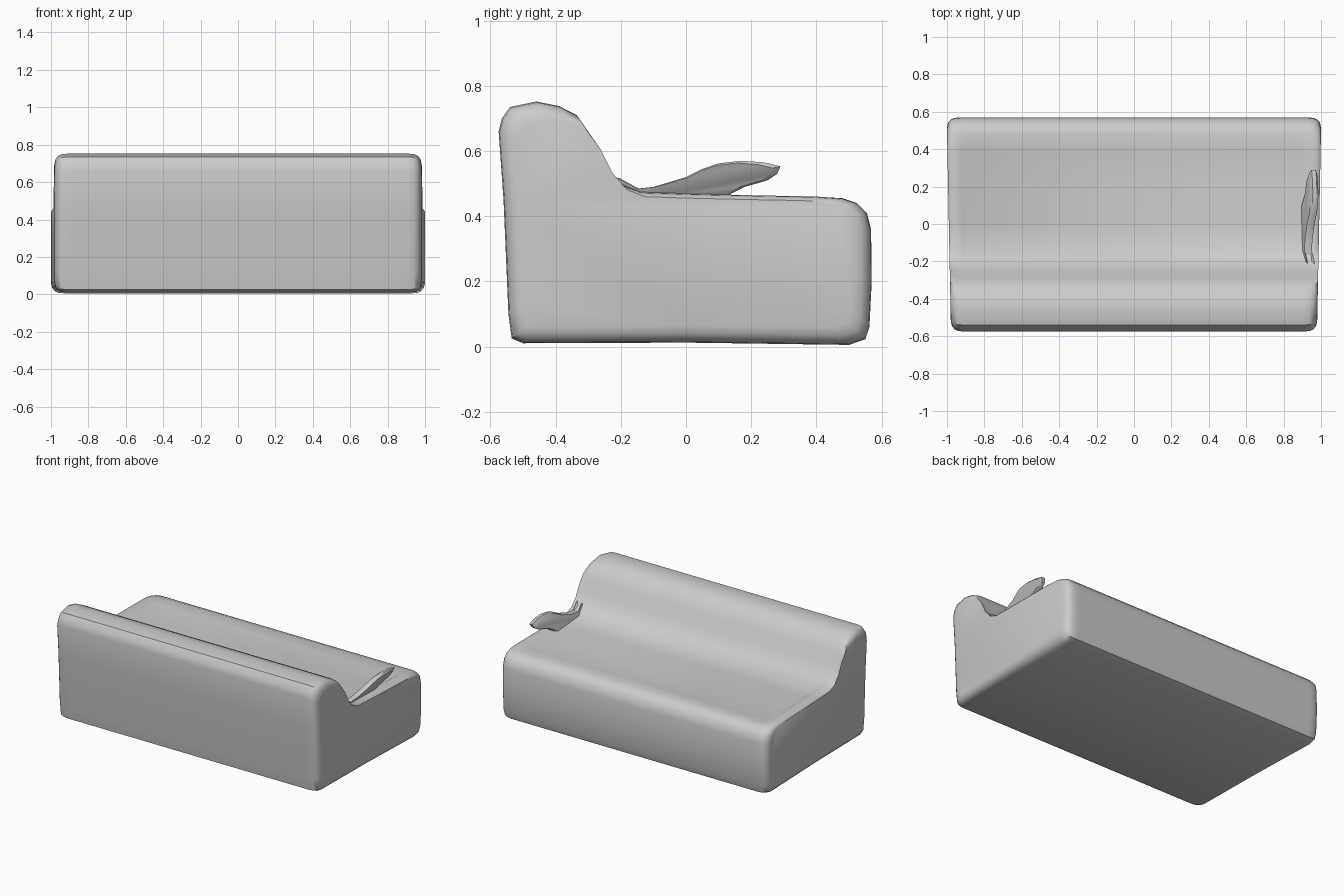
import bpy, bmesh
from mathutils import Vector

cube = bpy.data.objects.get("Cube")
if cube:
    bpy.data.objects.remove(cube, do_unlink=True)

grey = bpy.data.materials.new("soft_grey")
grey.use_nodes = True
colour = (0.6, 0.6, 0.6, 1)
grey.diffuse_color = colour
grey.node_tree.nodes["Principled BSDF"].inputs["Base Color"].default_value = colour


def loft(name, rings, angle):
    """Skin closed rings of points, cap both ends and smooth the result."""
    bm = bmesh.new()
    rows = [[bm.verts.new(p) for p in ring] for ring in rings]
    for a, b in zip(rows, rows[1:]):
        for i in range(len(a)):
            j = (i + 1) % len(a)
            bm.faces.new((a[i], a[j], b[j], b[i]))
    bm.faces.new(rows[0])
    bm.faces.new(rows[-1])
    bmesh.ops.recalc_face_normals(bm, faces=bm.faces)
    mesh = bpy.data.meshes.new(name)
    bm.to_mesh(mesh)
    bm.free()
    mesh.materials.append(grey)
    obj = bpy.data.objects.new(name, mesh)
    bpy.context.collection.objects.link(obj)
    bpy.ops.object.select_all(action="DESELECT")
    obj.select_set(True)
    bpy.context.view_layer.objects.active = obj
    bpy.ops.object.shade_smooth_by_angle(angle=angle)
    return obj


# Side profile (y, z) of the backrest, seat and base
profile = [(-.535, .025), (-.5, .01), (0, .012), (.5, .005), (.55, .022),
           (.563, .06), (.57, .2), (.568, .36), (.555, .41), (.525, .44),
           (.48, .455), (.4, .461), (.2, .465), (0, .47), (-.14, .475),
           (-.2, .5), (-.25, .56), (-.29, .645), (-.335, .71), (-.39, .738),
           (-.46, .752), (-.54, .735), (-.565, .7), (-.575, .66), (-.56, .45),
           (-.545, .1)]


def section(side, depth, inset, dip):
    """One cross-section, pulled in near the ends and dished on the seat."""
    ring = []
    for y, z in profile:
        width = 0.99 + 0.018 * y
        sink = dip if -.2 < y < .42 and z > .4 else 0
        ky, kz = 1 - inset / .57, 1 - inset / .38
        ring.append(Vector((side * (width - depth), y * ky,
                            .37 + (z - .37) * kz - sink)))
    return ring


# Rounded end: distance from the end, inset, seat dish
end = [(0, .055, 0), (.006, .03, 0), (.02, .012, 0), (.04, .003, 0),
       (.07, 0, .004), (.1, 0, .02)]
loft("sofa_body", [section(-1, *e) for e in end]
     + [section(1, *e) for e in reversed(end)], .6)

# Curled armrest sliver rising from the backrest, leaning outward
outline = [(-.24, .52), (-.17, .482), (-.1, .49), (0, .52), (.05, .545),
           (.1, .562), (.17, .57), (.24, .565), (.29, .553), (.28, .53),
           (.25, .51), (.18, .49), (.14, .47), (.1, .44), (-.24, .43)]


def blade(offset, shrink):
    ring = []
    for y, z in outline:
        lean = .938 + (z - .5) * .4
        ring.append(Vector((lean + offset, y + (.05 - y) * shrink,
                            z + (.5 - z) * shrink)))
    return ring


loft("armrest_curl", [blade(-.02, .12), blade(-.01, 0),
                      blade(.012, 0), blade(.02, .1)], .5)
